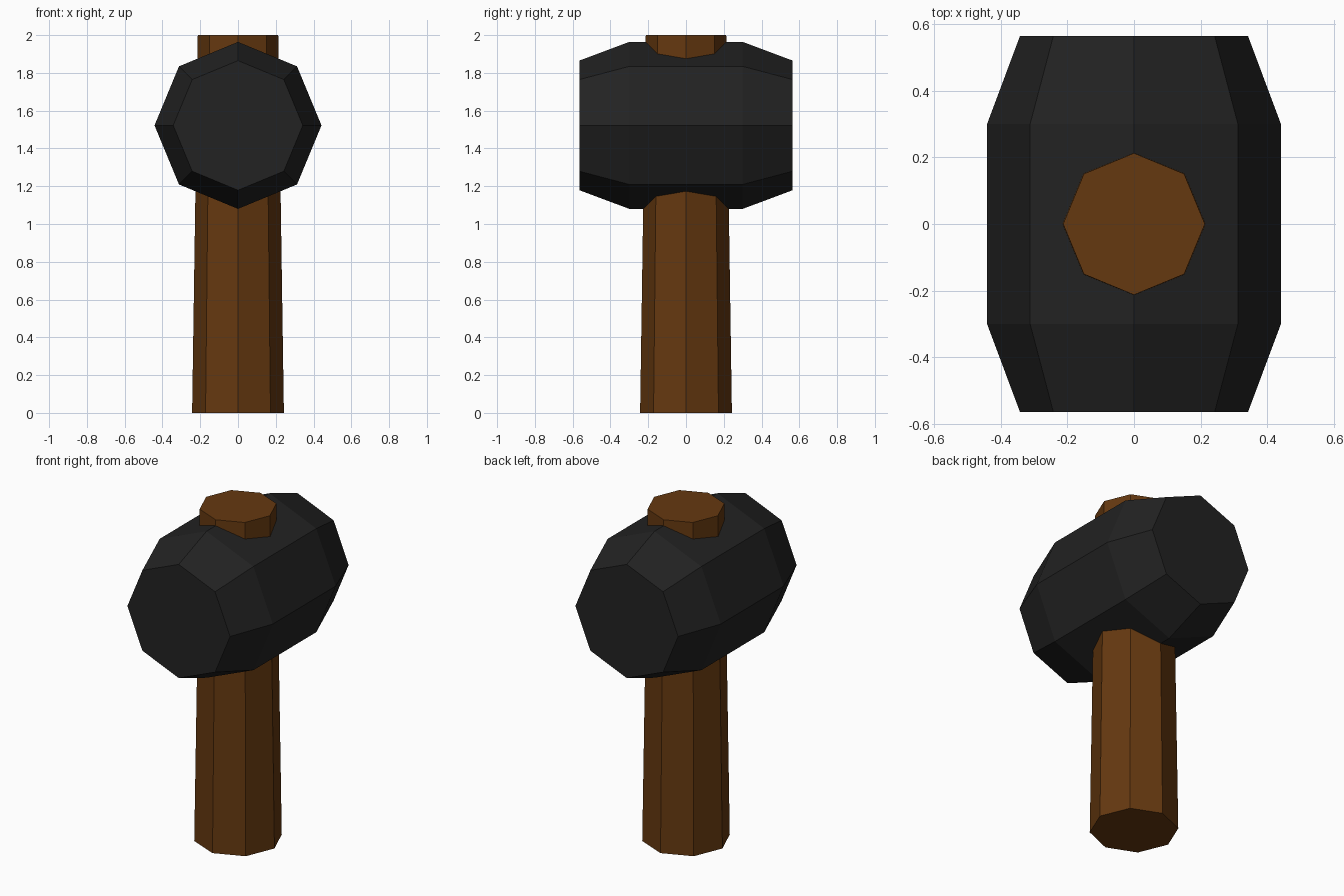
import bpy, bmesh
from math import cos, sin, pi

if "Cube" in bpy.data.objects:
    bpy.data.objects.remove(bpy.data.objects["Cube"])


def material(name, color):
    m = bpy.data.materials.new(name)
    m.diffuse_color = color
    m.use_nodes = True
    m.node_tree.nodes["Principled BSDF"].inputs["Base Color"].default_value = m.diffuse_color
    return m


def octagon_loft(name, sections, place, mat):
    """Skin eight-sided rings given as (position, radius); place maps them to space."""
    bm = bmesh.new()
    rings = [[bm.verts.new(place(r * cos(i * pi / 4), r * sin(i * pi / 4), p))
              for i in range(8)] for p, r in sections]
    for a, b in zip(rings, rings[1:]):
        for i in range(8):
            j = (i + 1) % 8
            bm.faces.new((a[i], a[j], b[j], b[i]))
    bm.faces.new(rings[0])
    bm.faces.new(rings[-1])
    bmesh.ops.recalc_face_normals(bm, faces=bm.faces)
    mesh = bpy.data.meshes.new(name)
    bm.to_mesh(mesh)
    bm.free()
    mesh.materials.append(mat)
    obj = bpy.data.objects.new(name, mesh)
    bpy.context.collection.objects.link(obj)
    return obj


wood = material("brown_wood", (0.13, 0.04, 0.005, 1))
iron = material("dark_iron", (0.016, 0.016, 0.016, 1))

# Tapered wooden handle, passing right through the head
octagon_loft("handle", [(0, 0.243), (2, 0.213)],
             lambda u, v, p: (u, v, p), wood)

# Iron head lying along y, with chamfered striking ends
octagon_loft("hammer_head",
             [(-0.565, 0.343), (-0.3, 0.442), (0.3, 0.442), (0.565, 0.343)],
             lambda u, v, p: (u, p, 1.522 + v), iron)
